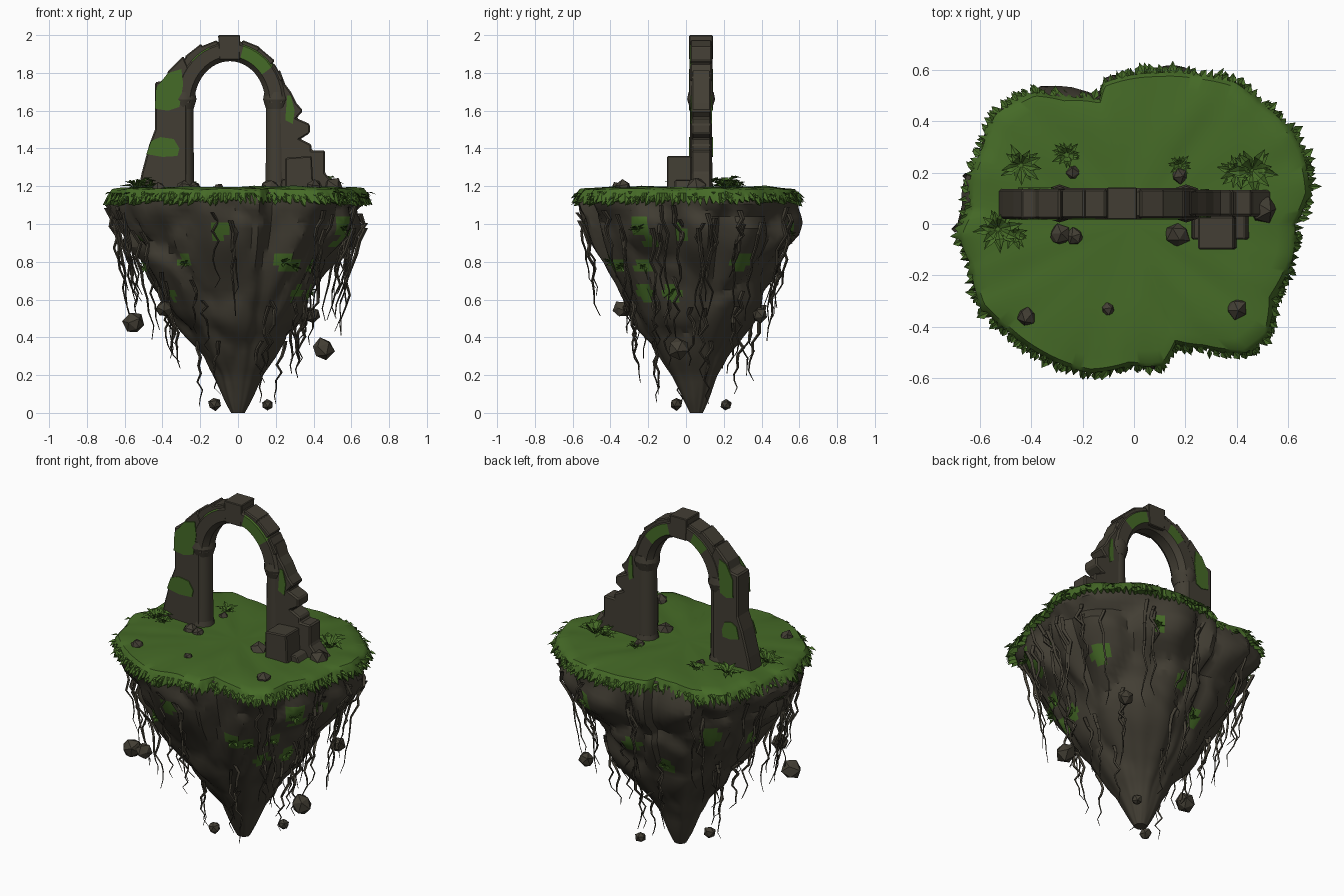
import bpy, bmesh, math, random
from mathutils import Vector, Matrix, noise

if "Cube" in bpy.data.objects:
    bpy.data.objects.remove(bpy.data.objects["Cube"])

random.seed(7)
U = random.uniform


def material(name, rgb):
    m = bpy.data.materials.new(name)
    m.diffuse_color = (*rgb, 1)
    m.use_nodes = True
    m.node_tree.nodes["Principled BSDF"].inputs["Base Color"].default_value = m.diffuse_color
    return m


STONE = material("dark stone", (0.055, 0.048, 0.034))
GRASS = material("moss green", (0.06, 0.145, 0.02))


def finish(name, bm, mats, angle=None, bevel=0):
    bmesh.ops.recalc_face_normals(bm, faces=bm.faces)
    me = bpy.data.meshes.new(name)
    bm.to_mesh(me)
    bm.free()
    ob = bpy.data.objects.new(name, me)
    bpy.context.collection.objects.link(ob)
    for m in mats:
        me.materials.append(m)
    if bevel:
        b = ob.modifiers.new("bevel", 'BEVEL')
        b.width, b.segments = bevel, 1
    if angle:
        bpy.ops.object.select_all(action='DESELECT')
        ob.select_set(True)
        bpy.context.view_layer.objects.active = ob
        bpy.ops.object.shade_smooth_by_angle(angle=math.radians(angle))
    return ob


def interp(tab, x):
    for (x0, y0), (x1, y1) in zip(tab, tab[1:]):
        if x <= x1:
            return y0 + (y1 - y0) * max(0, x - x0) / (x1 - x0)
    return tab[-1][1]


# Island outline seen from above, turned into radius by angle
OUTLINE = [(.71, .13), (.68, .29), (.64, .37), (.52, .48), (.41, .57), (.27, .6), (.1, .61), (-.12, .57),
           (-.14, .5), (-.29, .51), (-.41, .53), (-.56, .44), (-.61, .31), (-.66, .19), (-.66, .06),
           (-.71, -.04), (-.66, -.16), (-.62, -.33), (-.51, -.43), (-.37, -.53), (-.18, -.6), (-.02, -.57),
           (.12, -.57), (.17, -.48), (.29, -.5), (.45, -.52), (.54, -.45), (.56, -.3), (.64, -.14), (.65, 0)]
polar = sorted((math.atan2(y, x) % math.tau, math.hypot(x, y)) for x, y in OUTLINE)
polar = [(polar[-1][0] - math.tau, polar[-1][1])] + polar + [(polar[0][0] + math.tau, polar[0][1])]


def rim(a):
    return interp(polar, a % math.tau)


# Rock body: mean radius by height, blended from the outline to a round tip
RADII = [(0, .035), (.05, .06), (.2, .12), (.34, .21), (.5, .32), (.76, .45), (.92, .53), (1.1, .59), (1.17, .59)]


def rock_pt(a, z, k=1.0):
    w = min(1, max(0, (z - .1)))
    rad = interp(RADII, z) * (1 - w + w * rim(a) / .62)
    q = Vector((math.cos(a) * rad * 3.4, math.sin(a) * rad * 3.4, z * 2.2))
    d = noise.voronoi(q)[0]
    damp = min(1, max(0, (1.17 - z) / .14))
    rib = noise.noise(Vector((math.cos(a) * 3, math.sin(a) * 3, z * .7)))
    rad *= k * (1 + damp * (.34 * (min(.4, d[1] - d[0]) - .17) + .1 * rib))
    return Vector((math.cos(a) * rad, math.sin(a) * rad + .055 * (1 - w), z))


MOSS = [(260, .96, .05), (300, .8, .05), (322, .64, .05), (328, .78, .05), (215, .63, .04), (335, .98, .06),
        (340, .9, .05), (345, .64, .05), (357, .95, .05), (310, .78, .05), (30, .8, .06), (62, .95, .05),
        (85, .72, .05), (110, .6, .05), (140, .85, .06), (172, .78, .05), (200, .93, .05), (235, .8, .04)]
spots = [(rock_pt(math.radians(a), z), s) for a, z, s in MOSS]

bm = bmesh.new()
N, R = 110, 36
rings = [[bm.verts.new(rock_pt(math.tau * i / N, 1.17 * (1 - j / R))) for i in range(N)] for j in range(R + 1)]
for j in range(R):
    for i in range(N):
        k = (i + 1) % N
        f = bm.faces.new((rings[j][i], rings[j][k], rings[j + 1][k], rings[j + 1][i]))
        c = f.calc_center_median()
        f.material_index = int(any((c - p).length < s for p, s in spots))
bm.faces.new(rings[-1])
finish("island_rock", bm, [STONE, GRASS], 32)


# Pointed leaves, used for turf edge, plants and moss tufts
def leaf(bm, base, out, rise, length, width):
    out = out.normalized()
    side = out.cross(Vector((0, 0, 1))).normalized() * width / 2
    mid = base + out * length * .5 + Vector((0, 0, rise))
    tip = base + out * length + Vector((0, 0, rise * .5))
    b, t = bm.verts.new(base), bm.verts.new(tip)
    l, r = bm.verts.new(mid + side), bm.verts.new(mid - side)
    m = bm.verts.new(mid - Vector((0, 0, width * .25)))
    for tri in ((b, l, m), (l, t, m), (b, m, r), (m, t, r)):
        bm.faces.new(tri)


# Turf cap with a jagged overhanging skirt
bm = bmesh.new()
N = 280
layers = [(.25, 1.195), (.5, 1.195), (.72, 1.195), (.88, 1.192), (.96, 1.185), (.985, 1.165), (1, 1.12), (.9, 1.12)]
rings = []
for n, (s, z) in enumerate(layers):
    ring = []
    for i in range(N):
        a = math.tau * i / N
        r, zz = rim(a) * s * .98, z
        if n < 5:
            zz += .012 * noise.noise(Vector((math.cos(a) * r * 7, math.sin(a) * r * 7, 3)))
        if n == 6:
            spike = i % 2
            r += U(.005, .025) if spike else U(-.015, 0)
            zz = U(1.09, 1.125) if spike else U(1.12, 1.15)
        ring.append(bm.verts.new((math.cos(a) * r, math.sin(a) * r, zz)))
    rings.append(ring)
top = bm.verts.new((0, 0, 1.195))
for i in range(N):
    k = (i + 1) % N
    bm.faces.new((top, rings[0][i], rings[0][k]))
    for p, q in zip(rings, rings[1:]):
        bm.faces.new((p[i], q[i], q[k], p[k]))
finish("grass_top", bm, [GRASS], 40)

bm = bmesh.new()
for i in range(230):
    a = U(0, math.tau)
    r = rim(a) * .955
    d = Vector((math.cos(a + U(-.6, .6)), math.sin(a + U(-.6, .6)), U(-1.2, -.3)))
    leaf(bm, Vector((math.cos(a) * r, math.sin(a) * r, U(1.13, 1.175))), d, .01, U(.035, .06), U(.02, .035))
finish("turf_edge_leaves", bm, [GRASS])

bm = bmesh.new()
for x, y, s in [(-.44, .23, .08), (-.26, .27, .06), (-.53, -.02, .09), (.18, .23, .045), (.46, .21, .1),
                (.4, .2, .07), (-.47, -.04, .06)]:
    for i in range(15):
        a = i * 2.4 + U(-.3, .3)
        d = Vector((math.cos(a), math.sin(a), U(0, .5)))
        leaf(bm, Vector((x, y, 1.185)), d, s * U(.2, .55), s * U(.8, 1.2), s * .4)
finish("leafy_plants", bm, [GRASS])

bm = bmesh.new()
for p, s in spots[1::2]:
    for i in range(9):
        d = Vector((p.x, p.y, 0)).normalized() + Vector((U(-1, 1), U(-1, 1), U(-.9, .7)))
        leaf(bm, p * .99, d, .01, U(.7, 1.1) * s, .02)
finish("moss_tufts", bm, [GRASS])


# Hanging roots: crooked four-sided tapering tubes
def root(bm, a, z0, z1, w):
    p0, prev, n = rock_pt(a, z0), None, 8
    for i in range(n + 1):
        z = z0 + (z1 - z0) * i / n
        on_rock = rock_pt(a, max(z, .02), 1.02)
        hang = p0 * (1 - .3 * (z0 - z))
        p = on_rock if math.hypot(*on_rock.xy) > math.hypot(*hang.xy) else hang
        p = Vector((p.x + U(-.02, .02), p.y + U(-.02, .02), z))
        r = w * (1 - .85 * i / n)
        ring = [bm.verts.new(p + Vector((r * math.cos(k * math.pi / 2), r * math.sin(k * math.pi / 2), 0)))
                for k in range(4)]
        if prev:
            for k in range(4):
                bm.faces.new((prev[k], prev[(k + 1) % 4], ring[(k + 1) % 4], ring[k]))
        prev = ring
    bm.faces.new(prev)


bm = bmesh.new()
for deg in (2, 12, 28, 60, 92, 130, 160, 178, 192, 205, 262, 318, 345):
    for _ in range(3):
        z = U(.95, 1.1)
        root(bm, math.radians(deg + U(-7, 7)), z, z - U(.3, .62), U(.009, .015))
for deg in (5, 40, 75, 110, 150, 185, 220, 240, 300, 325, 345):
    for _ in range(2):
        z = U(.55, .75)
        root(bm, math.radians(deg + U(-8, 8)), z, z - U(.25, .42), U(.009, .014))
for deg in (200, 240, 300, 20, 80):
    root(bm, math.radians(deg), .38, U(.03, .1), .011)
finish("hanging_roots", bm, [STONE])


# Loose stones: floating below and half buried in the turf
def stones(name, items):
    bm = bmesh.new()
    for x, y, z, r in items:
        new = bmesh.ops.create_icosphere(bm, subdivisions=1, radius=r)["verts"]
        rot = Matrix.Rotation(U(0, 6), 3, Vector((U(-1, 1), U(-1, 1), 1)))
        for v in new:
            v.co = rot @ (v.co * U(.85, 1.1)) + Vector((x, y, z))
    finish(name, bm, [STONE])


stones("floating_stones", [(-.55, -.22, .475, .06), (.45, -.04, .34, .062), (-.39, -.34, .55, .048),
                           (.39, .39, .52, .045), (-.125, -.05, .048, .036), (.155, .21, .042, .032)])
stones("turf_stones", [(-.29, -.04, 1.19, .045), (-.23, -.05, 1.19, .04), (.17, -.04, 1.19, .05),
                       (.4, -.33, 1.19, .045), (-.1, -.33, 1.185, .03), (-.42, -.36, 1.185, .04),
                       (.5, .06, 1.19, .06), (.18, .19, 1.185, .035), (-.24, .2, 1.185, .035)])


# Ruined arch: flat profiles extruded through the wall
def prism(name, pts, y0, y1, mat, bevel=0):
    bm = bmesh.new()
    f = bm.faces.new([bm.verts.new((x, y0, z)) for x, z in pts])
    ext = bmesh.ops.extrude_face_region(bm, geom=[f])["geom"]
    for v in ext:
        if isinstance(v, bmesh.types.BMVert):
            v.co.y = y1
    return finish(name, bm, [mat], bevel=bevel)


prism("left_wall", [(-.53, 1.17), (-.51, 1.27), (-.47, 1.42), (-.44, 1.5), (-.44, 1.75), (-.385, 1.76), (-.37, 1.81),
                    (-.29, 1.89), (-.24, 1.78), (-.27, 1.62), (-.27, 1.17)], .02, .137, STONE, .008)
prism("right_wall", [(.2, 1.17), (.19, 1.7), (.22, 1.82), (.25, 1.74), (.28, 1.7), (.31, 1.64), (.345, 1.6),
                     (.31, 1.56), (.38, 1.53), (.38, 1.48), (.33, 1.45), (.39, 1.42), (.39, 1.39), (.46, 1.39),
                     (.46, 1.27), (.55, 1.17)], .03, .132, STONE, .008)
prism("fallen_block", [(.25, 1.17), (.25, 1.35), (.39, 1.36), (.4, 1.17)], -.1, .03, STONE, .006)
prism("fallen_slab", [(.22, 1.17), (.23, 1.24), (.43, 1.23), (.46, 1.17)], -.06, .04, STONE, .006)

# Columns with capitals and feet under the arch
for side, x in (("left", -.29), ("right", .203)):
    for part, r1, r2, z0, z1 in (("column", .06, .057, 1.17, 1.62), ("capital", .058, .074, 1.61, 1.66),
                                 ("capital_top", .074, .066, 1.66, 1.7), ("column_foot", .072, .06, 1.17, 1.22)):
        bm = bmesh.new()
        bmesh.ops.create_cone(bm, cap_ends=True, segments=10, radius1=r1, radius2=r2, depth=z1 - z0,
                              matrix=Matrix.Translation((x, .08, (z0 + z1) / 2)))
        finish(f"{side}_{part}", bm, [STONE], 40)

# Arch ring: rounded section swept over the opening, mossy in places
CX, CZ, CY = -.043, 1.64, .079
bm = bmesh.new()
SEC = [(-.055, -.03), (-.03, -.061), (.035, -.061), (.055, -.045), (.055, .045), (.035, .061), (-.03, .061), (-.055, .03)]
prev, S = None, 24
for i in range(S + 1):
    a = math.pi * i / S
    ring = [bm.verts.new((CX + math.cos(a) * (.243 + u), CY + v, CZ + math.sin(a) * (.277 + u))) for u, v in SEC]
    if prev:
        deg = math.degrees(a)
        for k in range(8):
            f = bm.faces.new((prev[k], prev[(k + 1) % 8], ring[(k + 1) % 8], ring[k]))
            f.material_index = int((42 < deg < 76 and k in (1, 2, 5)) or (117 < deg < 136 and k in (2, 3, 5)))
    prev = ring
finish("arch_ring", bm, [STONE, GRASS], 35)

# Keystone and uneven outer arch stones
prism("keystone", [(-.1, 1.87), (-.105, 2.0), (.012, 2.0), (.01, 1.87)], .017, .142, STONE, .004)
for n, (deg, ln, h) in enumerate([(30, .1, .03), (50, .11, .035), (68, .1, .035), (112, .1, .035),
                                  (128, .11, .05), (143, .12, .05)]):
    a = math.radians(deg)
    c = Vector((CX + math.cos(a) * .27, 0, CZ + math.sin(a) * .305))
    o, t = Vector((math.cos(a), 0, math.sin(a))), Vector((-math.sin(a), 0, math.cos(a)))
    q = [c + o * h + t * ln / 2, c - o * .04 + t * ln / 2, c - o * .04 - t * ln / 2, c + o * h - t * ln / 2]
    prism(f"arch_stone_{n + 1}", [(v.x, v.z) for v in q], .024, .135, STONE, .006)

# Moss plates on both faces of the walls
PATCHES = [[(-.44, 1.61), (-.435, 1.72), (-.37, 1.8), (-.3, 1.82), (-.29, 1.74), (-.31, 1.62), (-.37, 1.6)],
           [(-.485, 1.37), (-.46, 1.44), (-.41, 1.46), (-.34, 1.45), (-.31, 1.4), (-.32, 1.36), (-.4, 1.355)],
           [(.25, 1.55), (.26, 1.68), (.28, 1.68), (.3, 1.6), (.29, 1.53)]]
for n, pts in enumerate(PATCHES):
    y0, y1 = (.02, .137) if n < 2 else (.03, .132)
    prism(f"moss_patch_front_{n + 1}", pts, y0 - .005, y0 + .002, GRASS)
    back = [(sum(p[0] for p in pts) / len(pts) * .35 + x * .65, z) for x, z in pts]
    prism(f"moss_patch_back_{n + 1}", back, y1 - .002, y1 + .005, GRASS)
